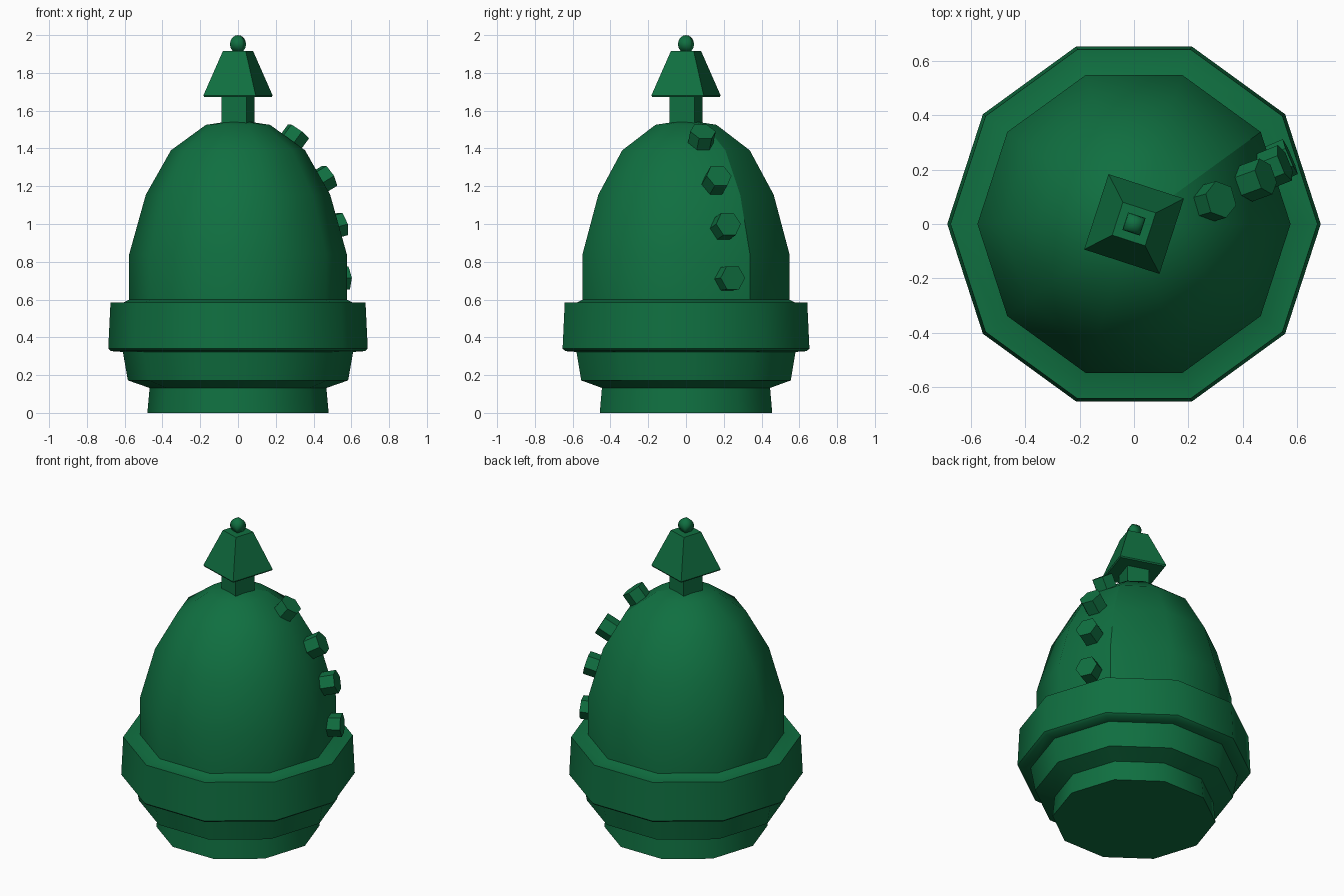
import bpy, bmesh, math
from mathutils import Vector

cube = bpy.data.objects.get("Cube")
if cube:
    bpy.data.objects.remove(cube, do_unlink=True)

green = bpy.data.materials.new("deep_green")
green.use_nodes = True
COLOUR = (0.005, 0.16, 0.052, 1)
green.diffuse_color = COLOUR
bsdf = next(n for n in green.node_tree.nodes if n.type == "BSDF_PRINCIPLED")
bsdf.inputs["Base Color"].default_value = COLOUR


def finish(name, bm, angle):
    bmesh.ops.recalc_face_normals(bm, faces=bm.faces)
    mesh = bpy.data.meshes.new(name)
    bm.to_mesh(mesh)
    bm.free()
    mesh.materials.append(green)
    obj = bpy.data.objects.new(name, mesh)
    bpy.context.collection.objects.link(obj)
    bpy.ops.object.select_all(action="DESELECT")
    obj.select_set(True)
    bpy.context.view_layer.objects.active = obj
    bpy.ops.object.shade_smooth_by_angle(angle=math.radians(angle))
    return obj


def lathe(name, profile, sides, turn=0, angle=40):
    """Spin (radius, height) points around z; cap ends, radius 0 is a tip."""
    bm = bmesh.new()
    rings = []
    for r, z in profile:
        if r == 0:
            rings.append([bm.verts.new((0, 0, z))] * sides)
            continue
        steps = [math.radians(turn) + math.tau * i / sides for i in range(sides)]
        rings.append([bm.verts.new((r * math.cos(a), r * math.sin(a), z)) for a in steps])
    for low, high in zip(rings, rings[1:]):
        for i in range(sides):
            j = (i + 1) % sides
            corners = dict.fromkeys((low[i], low[j], high[j], high[i]))
            bm.faces.new(list(corners))
    for ring in (rings[0], rings[-1]):
        if len(set(ring)) > 2:
            bm.faces.new(ring)
    return finish(name, bm, angle)


# Ten-sided stepped base and wide band
lathe("base", [(0.48, 0), (0.468, 0.132), (0.583, 0.172), (0.61, 0.325)], 10)
lathe("band", [(0.6, 0.322), (0.672, 0.327), (0.687, 0.34), (0.675, 0.585),
               (0.605, 0.585), (0.57, 0.602)], 10)

# Rounded dome with one hard seam running down it
dome = lathe("dome", [(0.576, 0.58), (0.576, 0.84), (0.488, 1.155), (0.355, 1.39),
                      (0.17, 1.525), (0, 1.55)], 10)
verts = dome.data.vertices
for edge in dome.data.edges:
    points = [verts[i].co for i in edge.vertices]
    if all(p.xy.length < 0.01 or abs(math.atan2(p.y, p.x) - math.radians(36)) < 0.01
           for p in points):
        edge.use_edge_sharp = True

# Square finial, turned off axis
TURN = 27
lathe("finial_neck", [(0.097, 1.48), (0.097, 1.685)], 4, TURN)
lathe("finial_roof", [(0.2, 1.672), (0.206, 1.68), (0.09, 1.915)], 4, TURN)
ball = []
for k in range(9):
    a = math.pi * k / 8
    ball.append((0.048 * math.sin(a) if 0 < k < 8 else 0, 1.952 - 0.048 * math.cos(a)))
lathe("finial_ball", ball, 4, TURN, 180)

# Hexagonal studs down the left side: outer face centre and tilt from vertical
studs = [((0.32, 0.09, 1.49), 37), ((0.485, 0.175, 1.255), 60),
         ((0.555, 0.225, 1.0), 75), ((0.575, 0.248, 0.715), 86)]
for n, (centre, tilt) in enumerate(studs, 1):
    centre = Vector(centre)
    around = math.atan2(centre.y, centre.x)
    lean = math.radians(tilt)
    axis = Vector((math.sin(lean) * math.cos(around), math.sin(lean) * math.sin(around),
                   math.cos(lean)))
    bm = bmesh.new()
    bmesh.ops.create_cone(bm, cap_ends=True, segments=6, radius1=0.07, radius2=0.07, depth=0.09)
    stud = finish(f"stud_{n}", bm, 30)
    stud.rotation_euler = (0, lean, around)
    stud.location = centre - axis * 0.045
